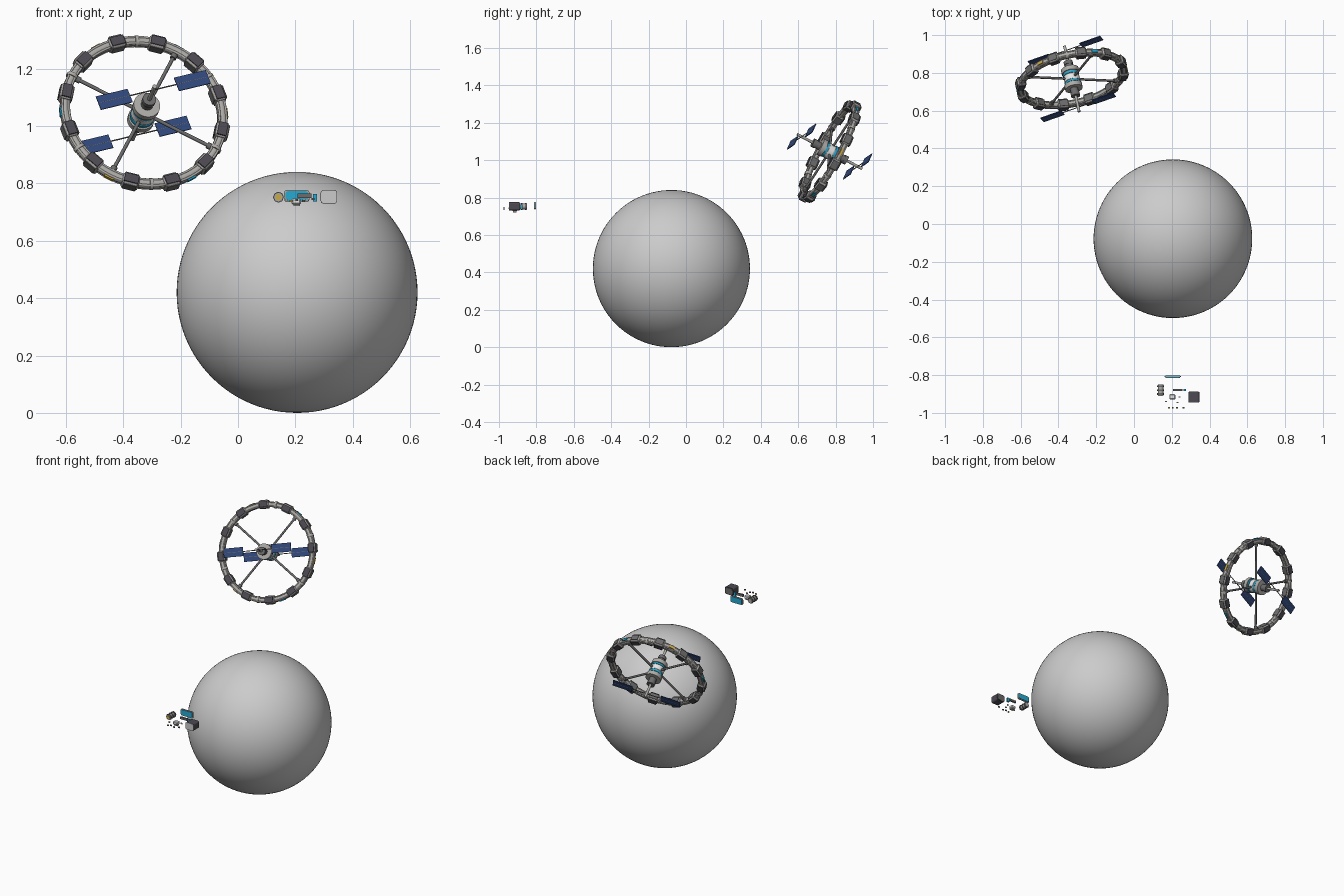
import bpy, bmesh, math
from mathutils import Matrix, Vector

if "Cube" in bpy.data.objects:
    bpy.data.objects.remove(bpy.data.objects["Cube"])


def material(name, r, g, b):
    m = bpy.data.materials.new(name)
    m.use_nodes = True
    m.diffuse_color = (r, g, b, 1)
    m.node_tree.nodes["Principled BSDF"].inputs["Base Color"].default_value = (r, g, b, 1)
    return m


GREY = material("planet grey", .6, .6, .6)
HULL = material("hull grey", .42, .41, .39)
DARK = material("dark panel", .075, .07, .085)
STEEL = material("steel", .15, .15, .15)
NAVY = material("solar navy", .03, .065, .2)
CYAN = material("cyan glass", .02, .4, .65)
WHITE = material("white paint", .8, .8, .8)
YELLOW = material("yellow marking", .6, .4, .06)


def finish(name, bm, mat, frame, smooth=False):
    me = bpy.data.meshes.new(name)
    bmesh.ops.recalc_face_normals(bm, faces=bm.faces)
    for f in bm.faces:
        f.smooth = smooth and len(f.verts) <= 4
    bm.to_mesh(me)
    bm.free()
    me.materials.append(mat)
    ob = bpy.data.objects.new(name, me)
    ob.matrix_world = frame
    bpy.context.collection.objects.link(ob)
    return ob


def box(name, centre, size, mat, frame=Matrix(), bevel=0, axis=None):
    """Box; with an axis, only the edges along that axis are rounded."""
    bm = bmesh.new()
    bmesh.ops.create_cube(bm, size=1)
    bmesh.ops.scale(bm, vec=size, verts=bm.verts)
    if bevel:
        edges = [e for e in bm.edges if axis is None or
                 abs((e.verts[0].co - e.verts[1].co)[axis]) > 1e-5]
        bmesh.ops.bevel(bm, geom=edges, offset=bevel, segments=1 if axis is None else 3,
                        affect='EDGES', profile=.5)
    bmesh.ops.translate(bm, vec=centre, verts=bm.verts)
    return finish(name, bm, mat, frame)


def tube(name, a, b, r, mat, frame=Matrix(), sides=16):
    a, b = Vector(a), Vector(b)
    bm = bmesh.new()
    turn = (b - a).to_track_quat('Z', 'Y').to_matrix().to_4x4()
    bmesh.ops.create_cone(bm, cap_ends=True, segments=sides, radius1=r, radius2=r,
                          depth=(b - a).length, matrix=Matrix.Translation((a + b) / 2) @ turn)
    return finish(name, bm, mat, frame, True)


def ring(name, R, r, z, mat, frame, sides=10, steps=72):
    bm = bmesh.new()
    loops = []
    for i in range(steps):
        t = math.tau * i / steps
        loops.append([])
        for j in range(sides):
            s = math.tau * j / sides
            q = R + r * math.cos(s)
            loops[-1].append(bm.verts.new((q * math.cos(t), q * math.sin(t), z + r * math.sin(s))))
    for i in range(steps):
        p, q = loops[i], loops[(i + 1) % steps]
        for j in range(sides):
            k = (j + 1) % sides
            bm.faces.new((p[j], q[j], q[k], p[k]))
    return finish(name, bm, mat, frame, True)


# Planet
bm = bmesh.new()
bmesh.ops.create_uvsphere(bm, u_segments=96, v_segments=48, radius=.42)
finish("planet", bm, GREY, Matrix.Translation((.206, -.078, .42)), True)

# Wheel frame: local z is the hub axis, local x follows the solar arms
axis = Vector((.194, -.867, .46)).normalized()
side = Vector((.981, .171, -.091))
side = (Matrix.Rotation(math.radians(20.3), 3, axis) @ side).normalized()
up = axis.cross(side).normalized()
side = up.cross(axis)
W = Matrix.Translation((-.329, .768, 1.046)) @ Matrix((side, up, axis)).transposed().to_4x4()

# Rim: main tube with raised rails
R = .28
ring("rim_tube", R, .0165, 0, HULL, W)
for k in range(4):
    s = math.radians(45 + 90 * k)
    ring("rim_rail", R + .0165 * math.cos(s), .0045, .0165 * math.sin(s), HULL, W, 6)

# Rim modules with cover plates, small lights between them
for k in range(12):
    M = W @ Matrix.Rotation(math.radians(30 * k), 4, 'Z')
    box("rim_module", (R, 0, 0), (.044, .06, .05), HULL, M, .007)
    for s in (-1, 1):
        box("module_cover", (R, 0, s * .025), (.032, .05, .006), DARK, M)
        box("module_side_plate", (R + s * .022, 0, 0), (.005, .046, .036), STEEL, M)
    N = W @ Matrix.Rotation(math.radians(30 * k + 15), 4, 'Z')
    if k % 2:
        box("rim_window", (R + .016, 0, 0), (.007, .036, .014), CYAN if k % 4 == 1 else YELLOW, N)
    else:
        ring_clamp = tube("rim_clamp", (R, -.006, 0), (R, .006, 0), .021, HULL, N, 12)

# Spokes with end collars
for k in range(4):
    M = W @ Matrix.Rotation(math.radians(45 + 90 * k), 4, 'Z')
    tube("spoke", (.03, 0, 0), (R - .01, 0, 0), .0065, STEEL, M, 12)
    tube("spoke_collar", (R - .032, 0, 0), (R - .012, 0, 0), .0115, STEEL, M, 12)

# Hub: stacked drums along the axis
for name, z0, z1, r, mat in (
        ("hub_core", -.055, .055, .04, HULL), ("hub_cap_front", .035, .06, .047, HULL),
        ("hub_cap_back", -.06, -.035, .047, HULL), ("hub_white_band", -.012, .018, .0425, WHITE),
        ("hub_cyan_band", -.03, -.018, .0435, CYAN), ("hub_cyan_band", .022, .032, .0435, CYAN),
        ("hub_neck", -.095, .095, .021, STEEL), ("neck_collar", .085, .105, .024, STEEL),
        ("neck_collar", -.105, -.085, .024, STEEL), ("boom", -.2, .2, .0075, HULL)):
    tube(name, (0, 0, z0), (0, 0, z1), r, mat, W, 32)

# Solar arms and wings
for z in (-.173, .173):
    tube("solar_arm", (-.2, 0, z), (.2, 0, z), .0025, STEEL, W, 8)
    for x in (-.148, .148):
        box("solar_wing", (x, 0, z), (.12, .053, .004), NAVY, W)

# Loose parts: pod module
box("pod_body", (.317, -.916, .753), (.058, .054, .046), DARK, bevel=.01, axis=1)
box("pod_face", (.317, -.944, .753), (.056, .003, .044), GREY, bevel=.01, axis=1)
box("pod_back", (.317, -.889, .753), (.05, .003, .038), STEEL, bevel=.01, axis=1)

# Loose parts: window panel
box("window_frame", (.205, -.808, .756), (.088, .006, .042), HULL, bevel=.009, axis=1)
for y in (-.812, -.804):
    box("window_glass", (.205, y, .756), (.078, .004, .034), CYAN, bevel=.008, axis=1)

# Loose parts: twin tank
tube("tank", (.141, -.908, .752), (.141, -.85, .752), .015, HULL, sides=8)
for y in (-.9, -.879, -.858):
    tube("tank_band", (.141, y - .004, .752), (.141, y + .004, .752), .019, STEEL, sides=8)
tube("tank_marking", (.141, -.911, .752), (.141, -.907, .752), .011, YELLOW, sides=8)

# Loose parts: light bar, hatch block and small fittings
box("light_bar", (.232, -.879, .757), (.05, .01, .014), STEEL)
box("cyan_light", (.268, -.879, .75), (.014, .01, .026), CYAN)
box("hatch_block", (.203, -.915, .737), (.032, .028, .02), WHITE, bevel=.004)
box("hatch_foot", (.205, -.915, .725), (.022, .02, .008), HULL)
for x, z in ((.185, .738), (.205, .742), (.228, .738), (.262, .745)):
    box("small_fitting", (x, -.973, z), (.01, .007, .007), YELLOW if x < .19 else STEEL)
for x, y in ((.17, -.94), (.24, -.915), (.23, -.945)):
    box("small_bracket", (x, y, .742), (.01, .006, .008), WHITE)
